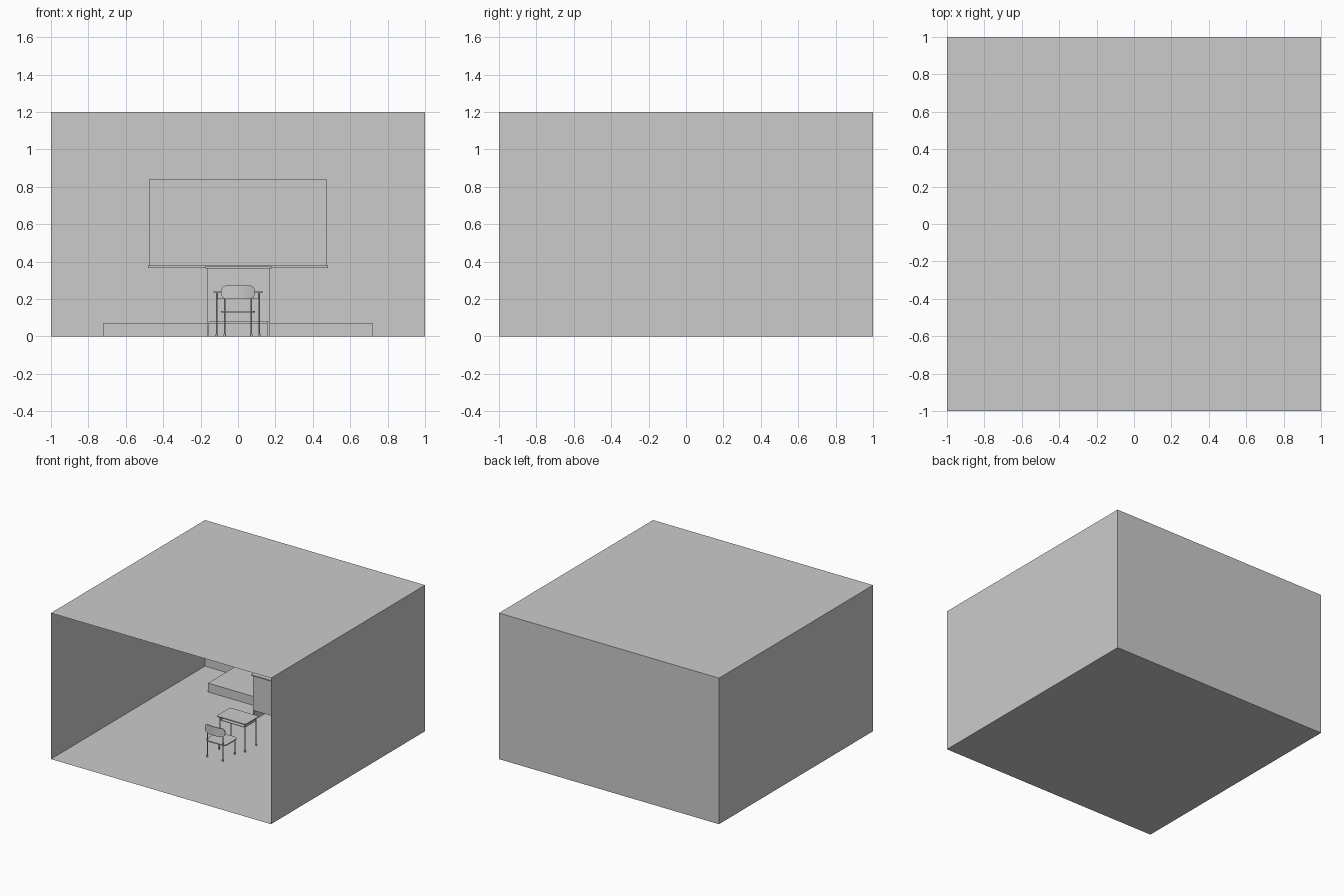
import bpy, bmesh, math
from mathutils import Vector

if "Cube" in bpy.data.objects:
    bpy.data.objects.remove(bpy.data.objects["Cube"])


def new_object(name, bm):
    mesh = bpy.data.meshes.new(name)
    bm.to_mesh(mesh)
    bm.free()
    obj = bpy.data.objects.new(name, mesh)
    bpy.context.collection.objects.link(obj)
    return obj


def box(name, x, y, z):
    """Box from (min, max) ranges on each axis."""
    bm = bmesh.new()
    bmesh.ops.create_cube(bm, size=1)
    for v in bm.verts:
        v.co = Vector([r[0] + (c + 0.5) * (r[1] - r[0]) for r, c in zip((x, y, z), v.co)])
    return new_object(name, bm)


def smooth(obj):
    bpy.ops.object.select_all(action='DESELECT')
    obj.select_set(True)
    bpy.context.view_layer.objects.active = obj
    bpy.ops.object.shade_smooth_by_angle(angle=math.radians(35))


def tube(name, x, y, z0, z1, r):
    bm = bmesh.new()
    bmesh.ops.create_cone(bm, cap_ends=True, segments=12, radius1=r, radius2=r, depth=z1 - z0)
    bmesh.ops.translate(bm, verts=bm.verts, vec=(x, y, (z0 + z1) / 2))
    obj = new_object(name, bm)
    smooth(obj)
    return obj


def rounded_slab(name, x, y, z, r):
    """Flat slab with rounded corners seen from above."""
    bm = bmesh.new()
    verts = []
    corners = ((x[1] - r, y[1] - r), (x[0] + r, y[1] - r), (x[0] + r, y[0] + r), (x[1] - r, y[0] + r))
    for k, (cx, cy) in enumerate(corners):
        for i in range(6):
            a = math.pi / 2 * (k + i / 5)
            verts.append(bm.verts.new((cx + r * math.cos(a), cy + r * math.sin(a), z[0])))
    face = bm.faces.new(verts)
    top = bmesh.ops.extrude_face_region(bm, geom=[face])
    bmesh.ops.translate(bm, verts=[g for g in top['geom'] if isinstance(g, bmesh.types.BMVert)],
                        vec=(0, 0, z[1] - z[0]))
    bmesh.ops.recalc_face_normals(bm, faces=bm.faces)
    obj = new_object(name, bm)
    smooth(obj)
    return obj


# Room shell: thin walls, open at the front
room = box("room_shell", (-1, 1), (-1, 1), (0, 1.2))
bm = bmesh.new()
bm.from_mesh(room.data)
front = [f for f in bm.faces if f.calc_center_median().y < -0.99]
bmesh.ops.delete(bm, geom=front, context='FACES')
bm.to_mesh(room.data)
bm.free()

# Raised platform and wall board with ledge
box("platform", (-0.72, 0.72), (0.64, 1), (0, 0.073))
box("board", (-0.477, 0.477), (0.985, 1), (0.365, 0.84))
box("board_ledge", (-0.48, 0.48), (0.96, 0.985), (0.365, 0.38))

# Teacher's stand on the floor in front of the platform
box("stand_top", (-0.176, 0.18), (0.42, 0.62), (0.364, 0.373))
box("stand_front", (-0.155, 0.168), (0.43, 0.44), (0.078, 0.364))
box("stand_left_side", (-0.166, -0.155), (0.43, 0.61), (0, 0.364))
box("stand_right_side", (0.157, 0.168), (0.44, 0.61), (0, 0.364))

# Pupil's desk: top, open book tray and four legs
rounded_slab("desk_top", (-0.132, 0.132), (-0.092, 0.085), (0.233, 0.241), 0.015)
box("tray_floor", (-0.112, 0.112), (-0.07, 0.07), (0.2, 0.204))
box("tray_back", (-0.112, 0.112), (0.066, 0.07), (0.204, 0.233))
for side, s in (("left", -1), ("right", 1)):
    box(f"tray_{side}_side", sorted((s * 0.108, s * 0.112)), (-0.07, 0.066), (0.204, 0.233))
    for end, y in (("front", -0.07), ("back", 0.073)):
        tube(f"desk_{side}_{end}_leg", s * 0.113, y, 0.008, 0.233, 0.004)
        tube(f"desk_{side}_{end}_foot", s * 0.113, y, 0, 0.014, 0.006)

# Pupil's chair: seat, legs and back posts
rounded_slab("seat", (-0.092, 0.092), (-0.3, -0.128), (0.127, 0.135), 0.03)
for side, s in (("left", -1), ("right", 1)):
    for end, y, top in (("back", -0.297, 0.25), ("front", -0.142, 0.127)):
        tube(f"chair_{side}_{end}_leg", s * 0.071, y, 0.008, top, 0.004)
        tube(f"chair_{side}_{end}_foot", s * 0.071, y, 0, 0.014, 0.006)

# Chair backrest: rounded panel, turned upright and curved around the sitter
rest = rounded_slab("backrest", (-0.09, 0.09), (-0.036, 0.036), (0, 0.008), 0.028)
bm = bmesh.new()
bm.from_mesh(rest.data)
for i in range(-5, 6):
    bmesh.ops.bisect_plane(bm, geom=bm.verts[:] + bm.edges[:] + bm.faces[:],
                           plane_co=(i * 0.012, 0, 0), plane_no=(1, 0, 0))
for v in bm.verts:
    x, y, z = v.co
    v.co = (x, -0.318 + z + 2.2 * x * x, 0.236 + y)
bmesh.ops.recalc_face_normals(bm, faces=bm.faces)
bm.to_mesh(rest.data)
bm.free()
smooth(rest)
